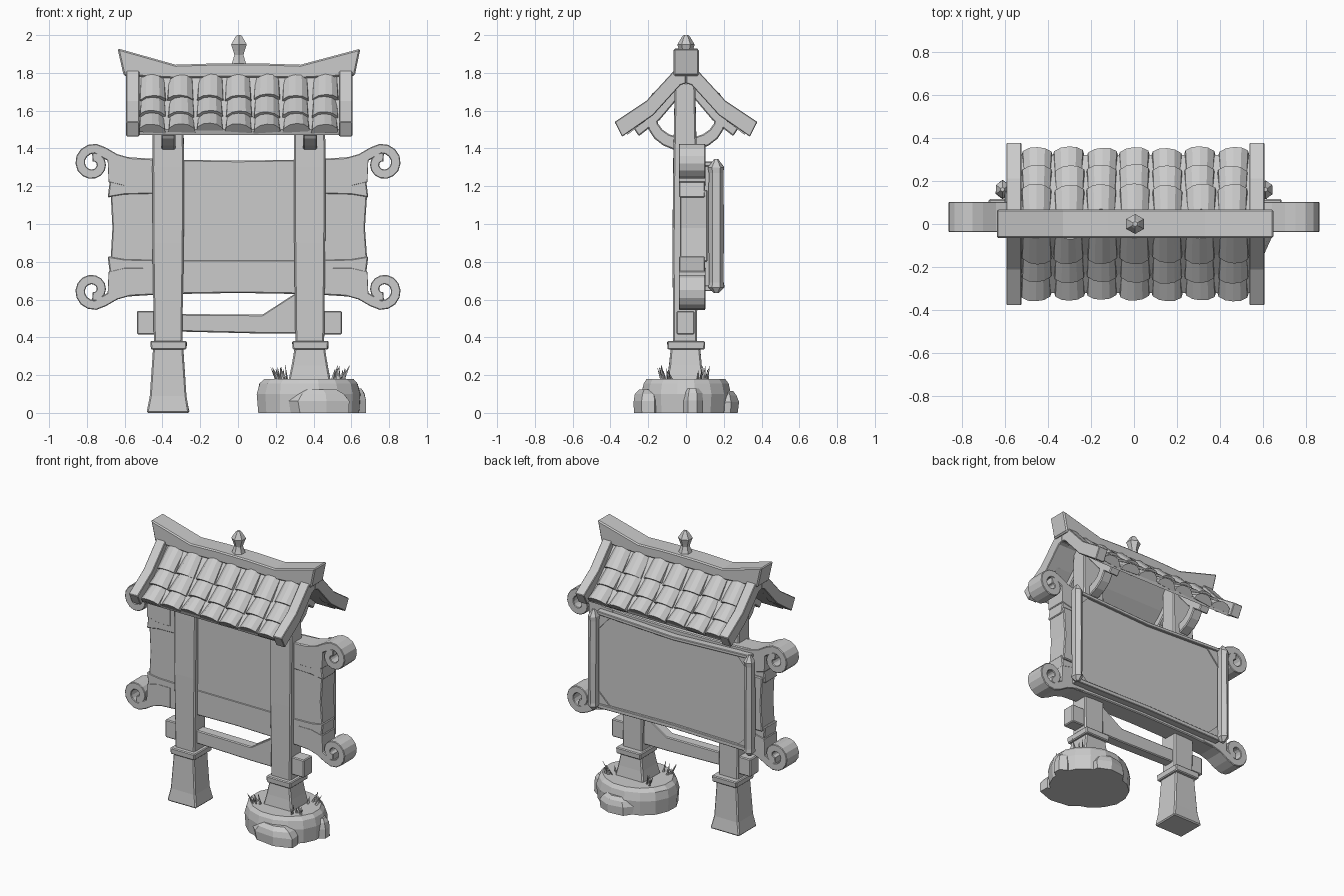
import bpy, bmesh, math, random
from mathutils import Vector

if "Cube" in bpy.data.objects:
    bpy.data.objects.remove(bpy.data.objects["Cube"])

random.seed(4)
mat = bpy.data.materials.new("weathered_gray")
mat.diffuse_color = (0.6, 0.6, 0.6, 1)
mat.use_nodes = True
mat.node_tree.nodes["Principled BSDF"].inputs["Base Color"].default_value = mat.diffuse_color


def finish(name, bm, bevel=0.0):
    bmesh.ops.recalc_face_normals(bm, faces=bm.faces[:])
    me = bpy.data.meshes.new(name)
    bm.to_mesh(me)
    bm.free()
    me.materials.append(mat)
    ob = bpy.data.objects.new(name, me)
    bpy.context.collection.objects.link(ob)
    if bevel:
        m = ob.modifiers.new("chipped_edges", 'BEVEL')
        m.width, m.segments = bevel, 1
        m.limit_method, m.angle_limit = 'ANGLE', math.radians(40)
    return ob


def skin(bm, rings):
    """Join equal closed rings of points into a capped solid."""
    vs = [[bm.verts.new(p) for p in ring] for ring in rings]
    n = len(vs[0])
    for a, b in zip(vs, vs[1:]):
        for i in range(n):
            j = (i + 1) % n
            bm.faces.new((a[i], a[j], b[j], b[i]))
    bm.faces.new(vs[0][::-1])
    bm.faces.new(vs[-1])


def strip(name, outer, inner, lo, hi, axis='y', bevel=0.006):
    """Solid band between two profile lines, given depth along one axis."""
    def put(p, t):
        return (p[0], t, p[1]) if axis == 'y' else (t, p[0], p[1])
    bm = bmesh.new()
    skin(bm, [[put(o, lo), put(o, hi), put(i, hi), put(i, lo)] for o, i in zip(outer, inner)])
    return finish(name, bm, bevel)


def box(name, x0, x1, y0, y1, z0, z1, bevel=0.01):
    return strip(name, [(x0, z1), (x1, z1)], [(x0, z0), (x1, z0)], y0, y1, 'y', bevel)


def loft(name, cx, cy, sections, sides=4, bevel=0.0, jitter=0.0):
    """Stack of polygon sections (z, half width x, half width y)."""
    k = math.sqrt(2) if sides == 4 else 1
    bm = bmesh.new()
    rings = []
    for z, rx, ry in sections:
        ring = []
        for i in range(sides):
            a = 2 * math.pi * (i + 0.5) / sides
            q = 1 + random.uniform(-jitter, jitter)
            ring.append((cx + k * q * rx * math.cos(a), cy + k * q * ry * math.sin(a), z))
        rings.append(ring)
    skin(bm, rings)
    return finish(name, bm, bevel)


def mirror(pts):
    """Full symmetric line from its right half (first point on the axis)."""
    return [(-a, b) for a, b in pts[:0:-1]] + list(pts)


# Posts with flared feet and collars
for side, cx, foot in (("left", -0.37, 0.0), ("right", 0.38, 0.16)):
    loft(side + "_post", cx, -0.005, [(0.34, 0.075, 0.063), (0.9, 0.082, 0.066), (1.3, 0.084, 0.063),
                                      (1.75, 0.08, 0.054)], 4, 0.008, 0.015)
    loft(side + "_post_foot", cx, -0.003, [(foot, 0.113, 0.1), (foot + 0.09, 0.096, 0.087),
                                           (0.35, 0.079, 0.077)], 4, 0.008, 0.02)
    loft(side + "_post_collar", cx + 0.003, 0, [(0.335, 0.094, 0.098), (0.38, 0.097, 0.1)], 4, 0.006, 0.015)
    # Curved eave brackets and rafters at the post head
    for s in (-1, 1):
        outer, inner = [], []
        for i in range(6):
            a = math.radians(-90 + 18 * i)
            outer.append((s * 0.208 * math.cos(a), 1.55 + 0.165 * math.sin(a)))
            inner.append((s * 0.155 * math.cos(a), 1.565 + 0.11 * math.sin(a)))
        strip(side + "_eave_bracket", outer, inner, cx - 0.035, cx + 0.038, 'x')
        strip(side + "_rafter", [(s * 0.03, 1.745), (s * 0.16, 1.6), (s * 0.28, 1.51)],
              [(s * 0.03, 1.68), (s * 0.14, 1.55), (s * 0.25, 1.465)], cx - 0.035, cx + 0.038, 'x')

# Low crossbeam with wedge brace and end blocks
strip("crossbeam", [(-0.5, 0.525), (0.13, 0.52), (0.3, 0.63), (0.36, 0.63), (0.37, 0.525), (0.5, 0.525)],
      [(-0.5, 0.435), (0.13, 0.42), (0.3, 0.42), (0.36, 0.42), (0.37, 0.42), (0.5, 0.425)], -0.04, 0.035)
box("crossbeam_left_end", -0.535, -0.42, -0.05, 0.045, 0.415, 0.54, 0.006)
box("crossbeam_right_end", 0.42, 0.55, -0.05, 0.045, 0.415, 0.54, 0.006)

# Notice board: middle plank, and curved rails with scrolled ends above and below
strip("board_middle", [(-0.675, 1.18), (-0.665, 0.98), (-0.675, 0.8)],
      [(0.685, 1.18), (0.672, 0.98), (0.685, 0.8)], -0.033, 0.115)
box("board_front", -0.42, 0.42, -0.038, 0.05, 0.81, 1.325, 0)


def flip(pts, low):
    return [(x, 1.97 - z) for x, z in pts] if low else pts


for name, low in (("top", False), ("bottom", True)):
    top = mirror([(0, 1.335), (0.4, 1.342), (0.6, 1.355), (0.665, 1.34)])
    under = mirror([(0, 1.16), (0.4, 1.16), (0.6, 1.155), (0.69, 1.14)])
    strip(name + "_rail", flip(top, low), flip(under, low), -0.037, 0.1)
    outer = [(0.5, 1.346), (0.57, 1.35), (0.64, 1.37), (0.70, 1.405)]
    inner = [(0.5, 1.2), (0.6, 1.2), (0.685, 1.22), (0.69, 1.335)]
    for i in range(16):
        t = i / 15
        a = math.radians(100 - 375 * t)
        ro, ri = 0.106 - 0.05 * t, 0.054 - 0.046 * t
        outer.append((0.768 + ro * math.cos(a), 1.32 + ro * math.sin(a)))
        inner.append((0.768 + ri * math.cos(a), 1.32 + ri * math.sin(a)))
    for side, s in (("left", -1), ("right", 1)):
        strip(f"{name}_{side}_scroll", flip([(s * x, z) for x, z in outer], low),
              flip([(s * x, z) for x, z in inner], low), -0.038, 0.103, 'y', 0.004)

# Back sheet with thin edging, folded corners and pointed side rods
strip("back_sheet", mirror([(0, 1.285), (0.59, 1.31)]), mirror([(0, 0.675), (0.59, 0.66)]), 0.09, 0.13, 'y', 0)
strip("back_top_edging", mirror([(0, 1.305), (0.6, 1.33)]), mirror([(0, 1.28), (0.6, 1.305)]), 0.09, 0.148, 'y', 0.004)
strip("back_bottom_edging", mirror([(0, 0.685), (0.6, 0.675)]), mirror([(0, 0.655), (0.6, 0.645)]), 0.09, 0.148, 'y', 0.004)
for s in (-1, 1):
    strip("back_top_corner", [(s * 0.48, 1.31), (s * 0.59, 1.31)], [(s * 0.5, 1.3), (s * 0.59, 1.2)], 0.12, 0.138, 'y', 0)
    strip("back_bottom_corner", [(s * 0.5, 0.675), (s * 0.59, 0.76)], [(s * 0.48, 0.665), (s * 0.59, 0.665)], 0.12, 0.138, 'y', 0)
    loft("back_side_rod", s * 0.61, 0.16, [(0.635, 0.014, 0.014), (0.665, 0.036, 0.043), (0.69, 0.033, 0.038),
                                           (0.98, 0.035, 0.04), (1.27, 0.033, 0.038), (1.3, 0.036, 0.043),
                                           (1.345, 0.01, 0.01)], 6, 0, 0.05)

# Roof: sheathing, gable boards and rows of arched tiles
rows = [(0.045, 1.775), (0.144, 1.66), (0.235, 1.57), (0.32, 1.5)]
arch = [(-1, -0.02), (-0.92, 0.008), (-0.5, 0.032), (0, 0.038), (0.5, 0.032), (0.92, 0.008), (1, -0.02)]
for s, side in ((-1, "front"), (1, "back")):
    strip(side + "_roof_sheathing", [(s * 0, 1.8)] + [(s * y, z) for y, z in rows],
          [(s * 0, 1.75), (s * 0.03, 1.735), (s * 0.125, 1.63), (s * 0.21, 1.55), (s * 0.31, 1.472)],
          -0.54, 0.545, 'x', 0)
    for gx, gname in ((-0.592, "left"), (0.535, "right")):
        strip(f"{side}_{gname}_gable_board",
              [(0, 1.86), (s * 0.065, 1.81), (s * 0.21, 1.652), (s * 0.378, 1.54)],
              [(0, 1.745), (s * 0.03, 1.735), (s * 0.175, 1.575), (s * 0.338, 1.462)], gx, gx + 0.07, 'x', 0.004)
    bm = bmesh.new()
    for (y0, z0), (y1, z1) in zip(rows, rows[1:]):
        d = Vector((0, s * (y1 - y0), z1 - z0)).normalized()
        n = Vector((0, s * abs(d.z), abs(d.y)))
        for c in range(7):
            cx = (c - 3) * 0.152 + 0.003 + random.uniform(-0.004, 0.004)
            rings = []
            for y, z, w, lift, ext in ((y0, z0, 0.066, -0.01, 0), (y1, z1, 0.072, 0.008, 0.008)):
                base = Vector((cx, s * y, z)) + d * (ext + random.uniform(-0.006, 0.006))
                tip = random.uniform(-0.007, 0.007)
                rings.append([base + Vector((x * w, 0, 0)) + n * (h + lift + x * tip) for x, h in arch])
            skin(bm, rings)
    finish(side + "_roof_tiles", bm)

# Upswept ridge beam and finial
strip("ridge_beam", [(-0.638, 1.93)] + mirror([(0, 1.85), (0.12, 1.85), (0.33, 1.843)]) + [(0.648, 1.928)],
      [(-0.605, 1.785)] + mirror([(0, 1.775), (0.12, 1.775), (0.33, 1.77)]) + [(0.618, 1.785)],
      -0.066, 0.068, 'y', 0.008)
loft("finial", 0.005, 0, [(1.84, 0.048, 0.048), (1.87, 0.036, 0.036), (1.895, 0.028, 0.028), (1.915, 0.034, 0.034),
                          (1.95, 0.048, 0.046), (1.99, 0.022, 0.022), (2.0, 0.012, 0.012)], 6)

# Round stone footing with boulders around it
loft("stone_footing", 0.375, 0, [(0, 0.272, 0.232), (0.1, 0.278, 0.24), (0.155, 0.265, 0.228),
                                 (0.18, 0.24, 0.21)], 16, 0, 0.012)
for bx, by, rx, ry, h in ((0.43, -0.2, 0.175, 0.08, 0.125), (0.62, 0.035, 0.064, 0.058, 0.13),
                          (0.39, 0.205, 0.13, 0.075, 0.115)):
    loft("boulder", bx, by, [(0, rx * 0.97, ry * 0.95), (h * 0.5, rx, ry), (h * 0.8, rx * 0.85, ry * 0.88),
                             (h, rx * 0.55, ry * 0.6)], 7, 0, 0.04)

# Grass tufts around the right foot
bm = bmesh.new()
for gx, gy in ((0.235, -0.1), (0.53, -0.1), (0.24, 0.09), (0.53, 0.09)):
    for i in range(6):
        a = random.uniform(0, 2 * math.pi)
        bx, by = gx + random.uniform(-0.03, 0.03), gy + random.uniform(-0.03, 0.03)
        u = Vector((math.cos(a), math.sin(a), 0)) * 0.013
        v = Vector((-u.y, u.x, 0)) * 0.5
        b = Vector((bx, by, 0.165))
        lean = Vector((bx - 0.38, by, 0)).normalized() * random.uniform(0.0, 0.05)
        tip = b + lean + Vector((0, 0, random.uniform(0.04, 0.09)))
        skin(bm, [[b + u, b + v, b - u, b - v],
                  [tip + u * 0.1, tip + v * 0.1, tip - u * 0.1, tip - v * 0.1]])
finish("grass_tufts", bm)
